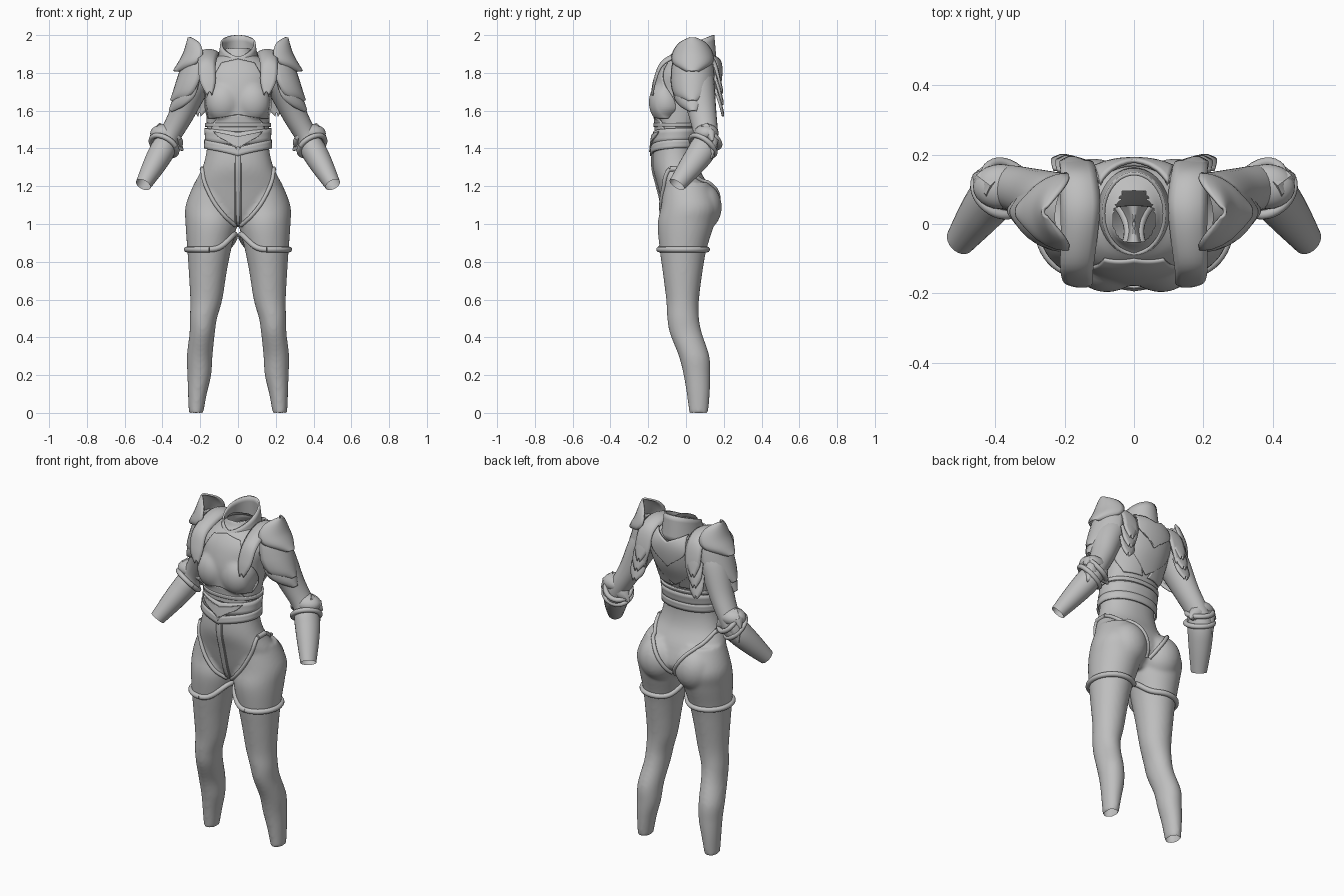
import bpy, bmesh, math
from mathutils import Vector as V
from mathutils.bvhtree import BVHTree

if "Cube" in bpy.data.objects:
    bpy.data.objects.remove(bpy.data.objects["Cube"])

grey = bpy.data.materials.new("steel grey")
grey.diffuse_color = (0.52, 0.52, 0.52, 1)
grey.use_nodes = True
grey.node_tree.nodes["Principled BSDF"].inputs["Base Color"].default_value = grey.diffuse_color
pi = math.pi


def spline(K, m=5):
    """Catmull-Rom interpolation of equal-length tuples."""
    out = []
    for i in range(len(K) - 1):
        p = [K[max(i - 1, 0)], K[i], K[i + 1], K[min(i + 2, len(K) - 1)]]
        for s in range(m):
            t = s / m
            out.append(tuple(0.5 * (2 * b + (c - a) * t + (2 * a - 5 * b + 4 * c - d) * t * t
                       + (3 * b - a - 3 * c + d) * t ** 3) for a, b, c, d in zip(*p)))
    return out + [tuple(K[-1])]


def finish(ob):
    me = ob.data
    me.materials.clear()
    me.materials.append(grey)
    me.polygons.foreach_set("use_smooth", [True] * len(me.polygons))
    me.set_sharp_from_angle(angle=math.radians(42))


def mk(name, parts, mirror=True, solid=0):
    """Each part is (rows of points, closed across, capped ends)."""
    bm = bmesh.new()
    for rows, closed, cap in parts:
        for s in ((1, -1) if mirror else (1,)):
            vs = [[bm.verts.new((p[0] * s, p[1], p[2])) for p in r] for r in rows]
            n = len(vs[0])
            for a, b in zip(vs, vs[1:]):
                for j in range(n if closed else n - 1):
                    k = (j + 1) % n
                    bm.faces.new((a[j], a[k], b[k], b[j]))
            if cap:
                bm.faces.new(vs[0])
                bm.faces.new(vs[-1])
    bmesh.ops.recalc_face_normals(bm, faces=bm.faces)
    me = bpy.data.meshes.new(name)
    bm.to_mesh(me)
    bm.free()
    ob = bpy.data.objects.new(name, me)
    bpy.context.collection.objects.link(ob)
    finish(ob)
    if solid:
        md = ob.modifiers.new("thickness", "SOLIDIFY")
        md.thickness, md.offset = solid, 0
    return ob


def ring(cx, cy, z, rx, ry, n=32, e=1.0):
    f = lambda c: math.copysign(abs(c) ** e, c)
    return [(cx + rx * f(math.cos(2 * pi * i / n)), cy + ry * f(math.sin(2 * pi * i / n)), z)
            for i in range(n)]


def ball(c, r):
    return ([ring(c[0], c[1], c[2] + r[2] * math.cos(a), r[0] * math.sin(a), r[1] * math.sin(a), 24)
             for a in [pi * (0.02 + 0.96 * i / 14) for i in range(15)]], True, True)


def tube(path, rad, n=12, sy=1, cap=True):
    P = [V(p) for p in path]
    rad = rad if isinstance(rad, list) else [rad] * len(P)
    a, rows = V((0.31, 0.87, 0.2)), []
    for i, p in enumerate(P):
        t = (P[min(i + 1, len(P) - 1)] - P[max(i - 1, 0)]).normalized()
        a = (a - t * a.dot(t)).normalized()
        b = t.cross(a)
        offs = [(a * math.cos(2 * pi * k / n) + b * math.sin(2 * pi * k / n)) * rad[i] for k in range(n)]
        rows.append([p + V((o.x, o.y * sy, o.z)) for o in offs])
    return (rows, True, cap)


# body: torso, legs, hips and bust fused into one smooth skin
torso = spline([(1.0, -.09, .07, .1), (1.05, -.11, .12, .19), (1.1, -.125, .15, .24), (1.2, -.15, .12, .235),
                (1.3, -.175, .068, .188), (1.4, -.172, .052, .165), (1.5, -.16, .065, .165),
                (1.6, -.168, .105, .17), (1.7, -.17, .15, .18), (1.8, -.145, .168, .195),
                (1.86, -.108, .16, .15), (1.9, -.07, .12, .085), (1.935, -.058, .07, .062)])
leg = spline([(-.003, .222, .067, .038, .05), (.1, .215, .065, .05, .061), (.2, .205, .058, .063, .071),
              (.3, .203, .043, .068, .081), (.42, .19, .0, .067, .085), (.5, .183, -.015, .072, .084),
              (.6, .168, -.018, .085, .087), (.75, .16, -.018, .101, .106), (.87, .152, -.015, .117, .125),
              (1.0, .141, .0, .137, .15), (1.1, .14, .018, .137, .149), (1.22, .125, .0, .105, .12)])
T = ([ring(0, (f + b) / 2, z, h, (b - f) / 2, 40, .92) for z, f, b, h in torso], True, True)
L = ([ring(cx, cy, z, rx, ry) for z, cx, cy, rx, ry in leg], True, True)
body = mk("body", [L, ball((.118, .08, 1.09), (.117, .11, .13)),
                   ball((.078, -.112, 1.645), (.092, .078, .105))])
core = mk("torso_core", [T], False)
bm = bmesh.new()
bm.from_mesh(body.data)
bm.from_mesh(core.data)
bm.to_mesh(body.data)
bm.free()
bpy.data.objects.remove(core)
md = body.modifiers.new("fuse", "REMESH")
md.mode, md.voxel_size = 'VOXEL', .01
md = body.modifiers.new("soften", "SMOOTH")
md.factor, md.iterations = .5, 7
dg = bpy.context.evaluated_depsgraph_get()
skin = bpy.data.meshes.new_from_object(body.evaluated_get(dg))
tree = BVHTree.FromPolygons([v.co[:] for v in skin.vertices], [p.vertices[:] for p in skin.polygons])
# open the neck and ankles
bm = bmesh.new()
bm.from_mesh(skin)
bmesh.ops.delete(bm, geom=[f for f in bm.faces if abs(f.normal.z) > .8
                           and (f.calc_center_median().z > 1.915 or f.calc_center_median().z < .01)],
                 context='FACES')
bm.to_mesh(skin)
bm.free()
body.modifiers.clear()
body.data = skin
finish(body)


def on(x, z, side, off):
    """Point on the skin seen from the front (-1) or back (1)."""
    p, n, *_ = tree.ray_cast(V((x, side, z)), V((0, -side, 0)))
    if p is None or abs(n.y) < .15:
        p, n, *_ = tree.find_nearest(V((x, side * .05, z)))
    return p + n * off


def wrap(th, z, off, c=(0, -.05), far=.3):
    """Point on the skin around a vertical axis; th = 0 is the front."""
    d = V((math.sin(th), -math.cos(th), 0))
    p, *_ = tree.ray_cast(V((c[0], c[1], z)), d, far)
    return (p if p else V((c[0], c[1], z)) + d * .14) + d * off


def plate(name, keys, side, off, mirror=False, vee=0, solid=.012, n=24):
    """Skin-hugging plate; keys are (z, x left, x right), vee lowers the middle."""
    rows = [[on(a + (b - a) * j / n, z - vee * (1 - abs(2 * j / n - 1)), side, off) for j in range(n + 1)]
            for z, a, b in spline(keys, 6)]
    return mk(name, [(rows, False, False)], mirror, solid)


def band(name, keys, drop=.02, solid=.012):
    """Free-standing strip; keys are (x, y, z, half width)."""
    rows = [[(x + h * u, y, z - drop * u * u) for u in (-1, -.6, -.2, .2, .6, 1)] for x, y, z, h in spline(keys)]
    return mk(name, [(rows, False, False)], True, solid)


def shield(name, cy, keys):
    """Curved shoulder shell; keys are (x, z, half width)."""
    rows = [[(x - h * 1.05 * (1 - math.cos(a)), cy + h * math.sin(a), z - .25 * h * (1 - math.cos(a)) * (z < 1.8))
             for a in [math.radians(-85 + 170 * j / 14) for j in range(15)]] for x, z, h in spline(keys)]
    return mk(name, [(rows, False, False)], True, .01)


# arms
arm = spline([(.17, .04, 1.80, .09), (.23, .055, 1.74, .086), (.3, .088, 1.58, .066), (.365, .105, 1.46, .058),
              (.4, .085, 1.39, .067), (.445, .03, 1.31, .06), (.502, -.048, 1.208, .042)])
mk("arm", [tube([p[:3] for p in arm], [p[3] for p in arm], 24, 1.12, False)])

# shoulder armour
shield("shoulder_shield_top", .035, [(.262, 1.985, .012), (.27, 1.955, .07), (.288, 1.9, .105),
                                     (.315, 1.85, .1), (.34, 1.81, .03)])
shield("shoulder_shield_middle", .035, [(.285, 1.87, .1), (.315, 1.78, .112), (.34, 1.7, .09), (.355, 1.655, .02)])
shield("shoulder_shield_lower", .038, [(.3, 1.78, .1), (.325, 1.7, .1), (.347, 1.645, .07), (.362, 1.6, .015)])
band("shoulder_strap", [(.15, -.178, 1.7, .012), (.16, -.165, 1.77, .04), (.165, -.125, 1.86, .045),
                        (.158, -.03, 1.91, .05), (.155, .06, 1.92, .055), (.16, .14, 1.88, .05),
                        (.165, .175, 1.78, .045), (.165, .18, 1.68, .015)])
for i in range(3):
    band("back_feather_%d" % (i + 1), [(.165 + .012 * i, .15 + .004 * i, 1.86 - .07 * i, .045),
                                       (.172 + .012 * i, .175 + .004 * i, 1.78 - .07 * i, .042),
                                       (.18 + .012 * i, .19 + .003 * i, 1.71 - .06 * i, .008)])

# collar: low at the throat, high at the nape
rows = []
for k in range(6):
    t, r = k / 5, []
    for j in range(48):
        a = 2 * pi * j / 48
        h = (1 - math.cos(a)) / 2
        z0, z1 = 1.80 + .05 * h, 1.885 + .115 * h ** .7
        r.append(((.108 - .02 * t) * math.sin(a), .03 - (.128 - .013 * t) * math.cos(a), z0 + (z1 - z0) * t))
    rows.append(r)
mk("collar", [(rows, True, False)], False, .01)

# chest, belly and back plates
plate("breastplate", [(1.85, -.085, .085), (1.77, -.13, .13), (1.69, -.165, .165), (1.61, -.168, .168),
                      (1.56, -.155, .155)], -1, .004, vee=-.02, solid=.008)
plate("belly_plate", [(1.575, -.1, .1), (1.53, -.13, .13), (1.49, -.14, .14)], -1, .003, solid=.008)
plate("back_plate", [(1.87, -.11, .11), (1.8, -.15, .15), (1.7, -.13, .13), (1.6, -.04, .04)], 1, .008, vee=.03)
plate("upper_back_plate", [(1.88, -.09, .09), (1.8, -.1, .1), (1.74, -.03, .03)], 1, .02, vee=.03)
plate("back_blade", [(1.72, .09, .165), (1.63, .05, .16), (1.56, .02, .12)], 1, .006, True)

# waist belts, dipping to a point at the front
for name, lo, hi, dip, off in (("upper_belt", 1.515, 1.535, 0, .006), ("corset", 1.43, 1.5, .015, .008),
                               ("lower_belt", 1.395, 1.44, .035, .012)):
    rows = []
    for k in range(4):
        rows.append([wrap(2 * pi * j / 64, lo + (hi - lo) * k / 3
                          - dip * max(0, 1 - 4 * min(j, 64 - j) / 64) ** 1.5 + .01 * math.sin(pi * j / 64) * (dip > 0),
                          off) for j in range(64)])
    mk(name, [(rows, True, False)], False, .01)
plate("belt_point", [(1.49, -.12, .12), (1.455, -.09, .09), (1.41, -.004, .004)], -1, .018, vee=.03, solid=.008)

# crotch strap and its edge cords
plate("centre_strap", [(1.39, -.012, .012), (1.2, -.012, .012), (1.0, -.008, .008)], -1, .004, n=4)
mk("centre_cords", [tube([on(.015, 1.39 - .385 * i / 30, -1, .002) for i in range(31)], .005, 8)])

# hip straps in a V, front and back
front = spline([(.186, 1.29), (.175, 1.22), (.13, 1.12), (.07, 1.04), (.018, .995)], 8)
back = spline([(.186, 1.29), (.16, 1.24), (.1, 1.18), (.045, 1.1), (.012, 1.04)], 8)
mk("hip_strap_front", [tube([on(x, z, -1, .003) for x, z in front], .011, 10)])
mk("hip_strap_back", [tube([on(x, z, 1, .003) for x, z in back], .011, 10)])
mk("hip_buckle", [tube([on(.186, 1.29, -1, .003), on(.186, 1.29, 1, .003)], .014, 10)])

# thigh bands, rising to the crotch on the inner side
loop = []
for j in range(49):
    a = 2 * pi * j / 48
    z = .865 + .08 * max(0, math.cos(a + 1.35)) ** 4
    loop.append(wrap(a, z, .004, (.152, -.015), .148))
mk("thigh_band", [tube(loop, .015, 10)])

# elbow guards
C, D = V((.385, .098, 1.425)), V((.45, -.55, -.7)).normalized()
A = D.cross(V((0, 0, 1))).normalized()
B = D.cross(A)
for nm, o, r in (("elbow_ring_upper", -.04, .07), ("elbow_ring_lower", .015, .076)):
    mk(nm, [tube([C + D * o + (A * math.cos(2 * pi * j / 32) + B * math.sin(2 * pi * j / 32)) * r
                  for j in range(33)], .014, 10)])
mk("elbow_cap", [ball((.385, .108, 1.48), (.08, .065, .05))])
mk("elbow_spike", [tube([(.39, .11, 1.47), (.42, .13, 1.43), (.445, .135, 1.345)], [.055, .045, .003], 8),
                   tube([(.37, .11, 1.46), (.33, .125, 1.43), (.29, .125, 1.388)], [.055, .04, .003], 8),
                   tube([(.4, .1, 1.5), (.44, .13, 1.475), (.462, .14, 1.44)], [.04, .03, .006], 8)])
